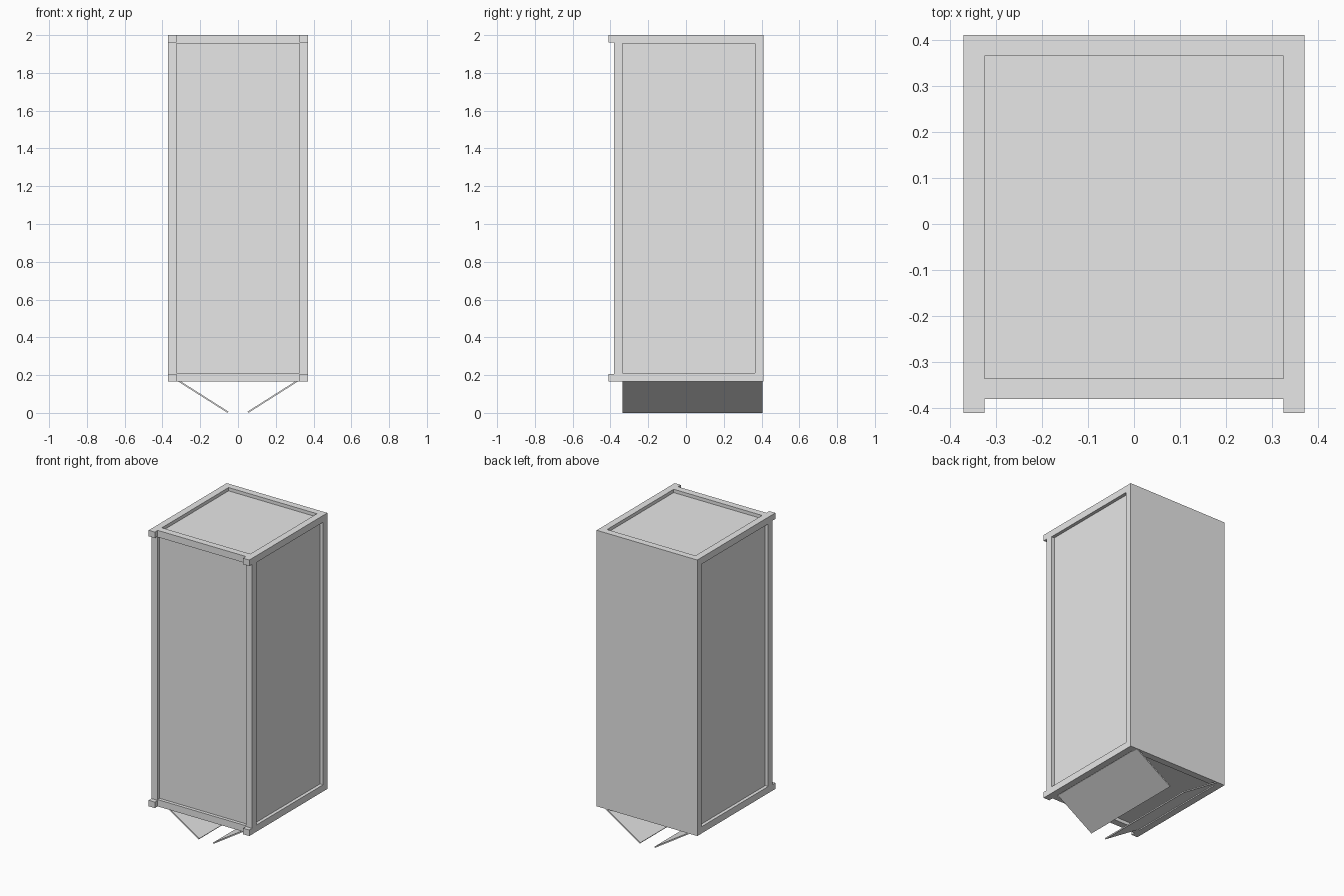
import bpy, bmesh
from mathutils import Vector

if "Cube" in bpy.data.objects:
    bpy.data.objects.remove(bpy.data.objects["Cube"], do_unlink=True)

grey = bpy.data.materials.new("light grey")
grey.use_nodes = True
colour = (0.8, 0.8, 0.8, 1)
grey.diffuse_color = colour
grey.node_tree.nodes["Principled BSDF"].inputs["Base Color"].default_value = colour

HALF_X, FRONT, BACK = 0.37, -0.38, 0.41
BASE, TOP = 0.165, 2.0
RAIL, RECESS = 0.045, 0.022


def finish(name, bm):
    bmesh.ops.recalc_face_normals(bm, faces=bm.faces)
    mesh = bpy.data.meshes.new(name)
    bm.to_mesh(mesh)
    bm.free()
    mesh.materials.append(grey)
    obj = bpy.data.objects.new(name, mesh)
    bpy.context.collection.objects.link(obj)
    return obj


def add_box(bm, low, high):
    low, high = Vector(low), Vector(high)
    verts = bmesh.ops.create_cube(bm, size=1)["verts"]
    bmesh.ops.scale(bm, vec=high - low, verts=verts)
    bmesh.ops.translate(bm, vec=(low + high) / 2, verts=verts)


# Cabinet body: every side but the back has a sunken panel in a frame
bm = bmesh.new()
add_box(bm, (-HALF_X, FRONT, BASE), (HALF_X, BACK, TOP))
bm.normal_update()
framed = [f for f in bm.faces if f.normal.y < 0.5]
bmesh.ops.inset_individual(bm, faces=framed, thickness=RAIL, use_even_offset=True)
for face in framed:
    shift = face.normal * -RECESS
    rim = bmesh.ops.extrude_discrete_faces(bm, faces=[face])["faces"]
    bmesh.ops.translate(bm, vec=shift, verts=rim[0].verts)
finish("cabinet_body", bm)

# Small blocks on the four front corners
for side, x in (("right", -HALF_X), ("left", HALF_X - RAIL)):
    for level, z in (("lower", BASE), ("upper", TOP - 0.04)):
        bm = bmesh.new()
        add_box(bm, (x, -0.41, z), (x + RAIL, FRONT, z + 0.04))
        finish(f"{level}_{side}_corner_block", bm)

# Two thin bottom flaps hanging open towards the middle
for side, sign in (("right", -1), ("left", 1)):
    bm = bmesh.new()
    profile = [(0.32, 0.168), (0.055, 0.0), (0.051, 0.007), (0.316, 0.175)]
    face = bm.faces.new([bm.verts.new((sign * x, -0.335, z)) for x, z in profile])
    grown = bmesh.ops.extrude_face_region(bm, geom=[face])["geom"]
    ends = [v for v in grown if isinstance(v, bmesh.types.BMVert)]
    bmesh.ops.translate(bm, vec=(0, 0.74, 0), verts=ends)
    finish(f"{side}_bottom_flap", bm)
